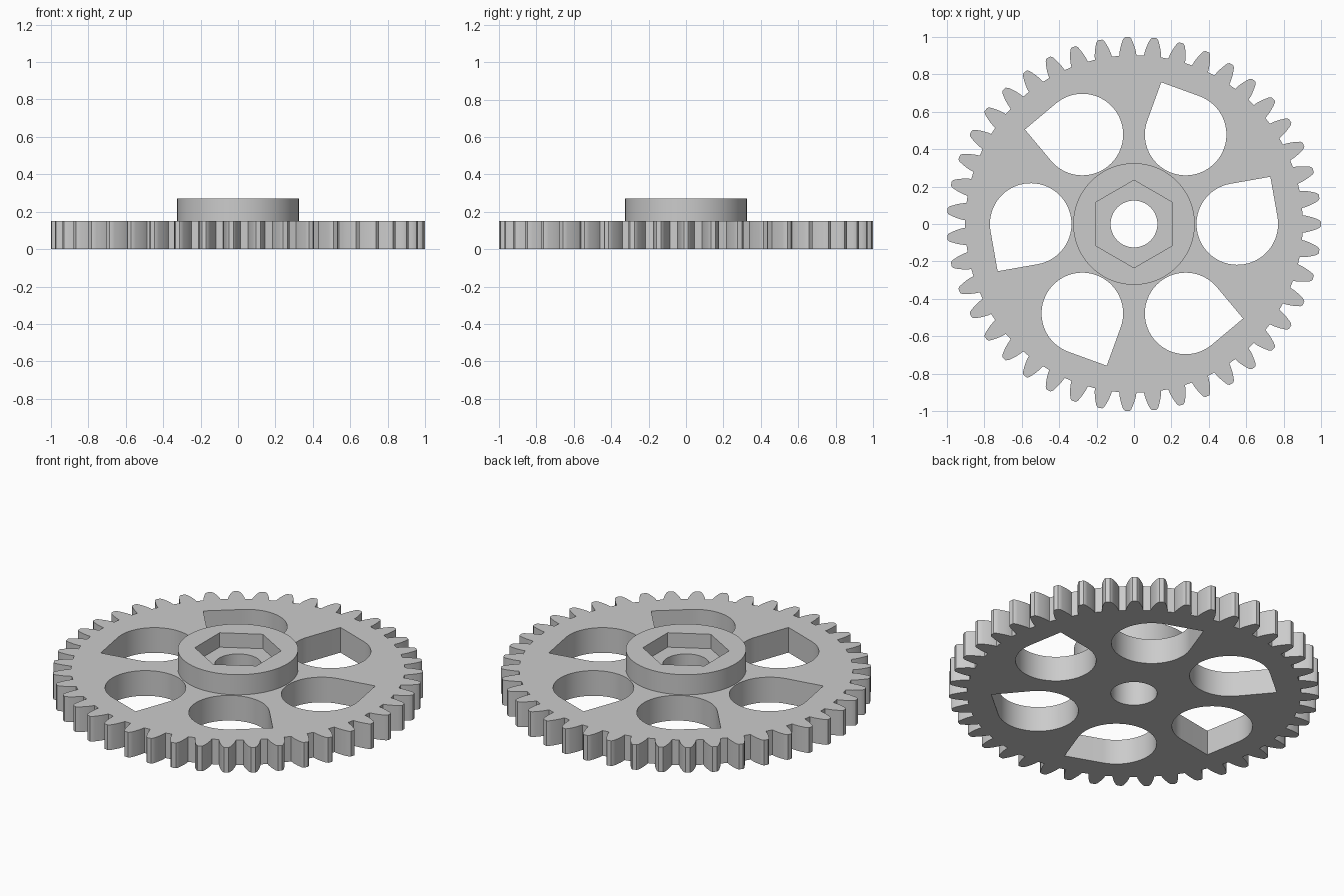
import bpy, bmesh
from math import sin, cos, tan, acos, pi, radians, sqrt

cube = bpy.data.objects.get("Cube")
if cube:
    bpy.data.objects.remove(cube, do_unlink=True)

# Main sizes
TEETH = 43
ROOT, PITCH, TIP = 0.902, 0.9556, 1.0
BASE = PITCH * cos(radians(20))
DISC_TOP, POCKET_FLOOR, HUB_TOP = 0.15, 0.184, 0.27
HUB_R, HEX_R, BORE_R = 0.325, 0.234, 0.125
HOLE_RING, HOLE_R, HOLE_AIM = 0.552, 0.218, radians(55)


def polar(r, a, centre=(0, 0)):
    return (centre[0] + r * cos(a), centre[1] + r * sin(a))


def circle(r, sides, start=0.0):
    return [polar(r, start + 2 * pi * i / sides) for i in range(sides)]


def involute(r):
    phi = acos(min(1, BASE / r))
    return tan(phi) - phi


def half_tooth(r):
    """Half the angle a tooth covers at radius r."""
    return pi / (2 * TEETH) + involute(PITCH) - involute(r)


def gear_outline():
    radii = [ROOT, 0.92, 0.94, 0.96, 0.978, 0.991]
    flank = [(r, half_tooth(r)) for r in radii] + [(TIP, 0.012)]
    points = []
    for i in range(TEETH):
        mid = 2 * pi * i / TEETH
        points += [polar(r, mid - a) for r, a in flank]
        points += [polar(r, mid + a) for r, a in reversed(flank)]
    return points


def teardrop(turn, steps=48):
    """Round hole with a square corner pointing off to one side."""
    centre = polar(HOLE_RING, turn)
    aim = turn + HOLE_AIM
    arc = [polar(HOLE_R, aim + pi / 4 + 1.5 * pi * i / steps, centre)
           for i in range(steps + 1)]
    return arc + [polar(HOLE_R * sqrt(2), aim, centre)]


bm = bmesh.new()


def loop(points, z):
    verts = [bm.verts.new((x, y, z)) for x, y in points]
    for i, v in enumerate(verts):
        bm.edges.new((verts[i - 1], v))
    return verts


def wall(points, z0, z1):
    """Upright wall along a closed outline; returns its lower and upper loops."""
    low, high = loop(points, z0), loop(points, z1)
    for i in range(len(points)):
        bm.faces.new((low[i - 1], low[i], high[i], high[i - 1]))
    return low, high


def cap(*loops):
    """Flat face between an outer loop and the loops inside it."""
    edges = [bm.edges.get((lp[i - 1], lp[i])) for lp in loops for i in range(len(lp))]
    bmesh.ops.triangle_fill(bm, use_beauty=True, edges=edges, normal=(0, 0, 1))


# Upright walls: toothed rim, teardrop holes, hub, hexagonal pocket and bore
rim_low, rim_high = wall(gear_outline(), 0, DISC_TOP)
holes = [wall(teardrop(i * pi / 3), 0, DISC_TOP) for i in range(6)]
hub_low, hub_high = wall(circle(HUB_R, 96), DISC_TOP, HUB_TOP)
hex_low, hex_high = wall(circle(HEX_R, 6, pi / 2), POCKET_FLOOR, HUB_TOP)
bore_low, bore_high = wall(circle(BORE_R, 64), 0, POCKET_FLOOR)

# Flat faces: underside, disc top, hub top and pocket floor
cap(rim_low, bore_low, *[h[0] for h in holes])
cap(rim_high, hub_low, *[h[1] for h in holes])
cap(hub_high, hex_high)
cap(hex_low, bore_high)
bmesh.ops.recalc_face_normals(bm, faces=bm.faces)

mesh = bpy.data.meshes.new("gear_wheel")
bm.to_mesh(mesh)
bm.free()
gear = bpy.data.objects.new("gear_wheel", mesh)
bpy.context.collection.objects.link(gear)

# Plain grey material
grey = bpy.data.materials.new("light_grey")
grey.use_nodes = True
colour = (0.6, 0.6, 0.6, 1)
grey.diffuse_color = colour
grey.node_tree.nodes["Principled BSDF"].inputs["Base Color"].default_value = colour
mesh.materials.append(grey)

# Smooth curved walls, keep corners crisp
bpy.ops.object.select_all(action="DESELECT")
gear.select_set(True)
bpy.context.view_layer.objects.active = gear
bpy.ops.object.shade_smooth_by_angle(angle=radians(25))
